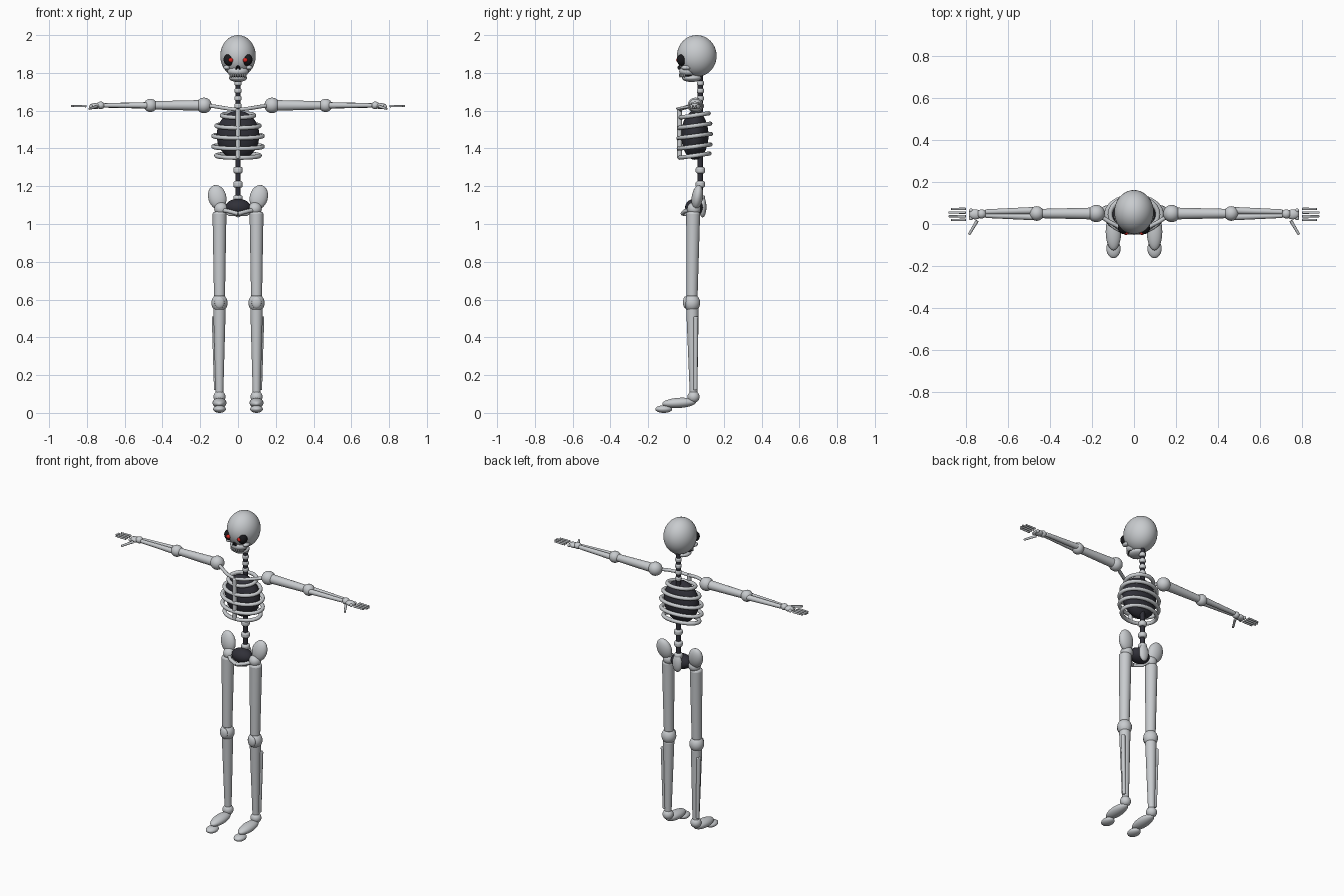
import bpy
import math
from mathutils import Vector

if "Cube" in bpy.data.objects:
    bpy.data.objects.remove(bpy.data.objects["Cube"], do_unlink=True)


def material(name, rgb):
    m = bpy.data.materials.new(name)
    m.use_nodes = True
    color = (*rgb, 1)
    m.diffuse_color = color
    m.node_tree.nodes["Principled BSDF"].inputs["Base Color"].default_value = color
    return m


BONE = material("bone grey", (0.58, 0.6, 0.62))
DARK = material("dark core", (0.03, 0.03, 0.04))
BLACK = material("socket black", (0.01, 0.01, 0.012))
RED = material("eye red", (0.7, 0.02, 0.015))


def finish(name, mat):
    ob = bpy.context.object
    ob.name = name
    ob.data.materials.append(mat)
    bpy.ops.object.shade_smooth_by_angle(angle=math.radians(40))
    return ob


def ball(name, loc, half, mat=BONE, rot=(0, 0, 0)):
    """Ellipsoid with the given half sizes."""
    size = (half,) * 3 if isinstance(half, float) else half
    seg = 40 if max(size) > 0.08 else 24
    bpy.ops.mesh.primitive_uv_sphere_add(segments=seg, ring_count=seg // 2, radius=1,
                                         location=loc, rotation=rot)
    bpy.context.object.scale = size
    return finish(name, mat)


def rod(name, start, end, r1, r2=None, mat=BONE):
    """Tapered shaft between two points, with softened ends."""
    a, b = Vector(start), Vector(end)
    r2 = r1 if r2 is None else r2
    bpy.ops.mesh.primitive_cone_add(vertices=20, radius1=r1, radius2=r2,
                                    depth=(b - a).length, location=(a + b) / 2)
    ob = bpy.context.object
    ob.rotation_euler = (b - a).to_track_quat("Z", "Y").to_euler()
    bevel = ob.modifiers.new("soft ends", "BEVEL")
    bevel.width = min(r1, r2) * 0.45
    bevel.segments = 3
    bevel.limit_method = "ANGLE"
    bevel.angle_limit = math.radians(50)
    return finish(name, mat)


def tube(name, points, radius, closed=False):
    """Round tube along a smooth path."""
    curve = bpy.data.curves.new(name, "CURVE")
    curve.dimensions = "3D"
    curve.bevel_depth = radius
    curve.bevel_resolution = 3
    curve.use_fill_caps = True
    line = curve.splines.new("POLY")
    line.points.add(len(points) - 1)
    for p, co in zip(line.points, points):
        p.co = (*co, 1)
        
    line.use_cyclic_u = closed
    line.use_smooth = True
    curve.materials.append(BONE)
    ob = bpy.data.objects.new(name, curve)
    bpy.context.collection.objects.link(ob)
    return ob


# Skull
ball("cranium", (0, 0.057, 1.89), (0.094, 0.105, 0.11))
ball("upper_jaw", (0, 0.012, 1.808), (0.056, 0.048, 0.032))
ball("lower_jaw", (0, 0.03, 1.773), (0.049, 0.052, 0.021))
ball("mouth_gap", (0, 0.008, 1.785), (0.046, 0.041, 0.009), BLACK)
for i in range(9):
    a = math.radians(-64 + 16 * i)
    x, y = 0.046 * math.sin(a), 0.01 - 0.042 * math.cos(a)
    ball(f"tooth_{i + 1}", (x, y, 1.787), (0.0048, 0.005, 0.011))

# Neck, spine and pelvis core
rod("spine_core", (0, 0.075, 1.07), (0, 0.075, 1.8), 0.014, mat=DARK)
for i, z in enumerate((1.745, 1.705, 1.665, 1.625, 1.285, 1.21, 1.135)):
    r = 0.019 if z > 1.5 else 0.025
    rod(f"vertebra_{i + 1}", (0, 0.076, z - r * 0.7), (0, 0.076, z + r * 0.7), r)
ball("pelvis_core", (0, 0.045, 1.088), (0.068, 0.05, 0.045), DARK)
ball("sacrum", (0, 0.088, 1.09), (0.032, 0.02, 0.055))

# Rib cage
ball("chest_core", (0, 0.047, 1.47), (0.113, 0.072, 0.13), DARK)
rod("sternum", (0, -0.034, 1.345), (0, -0.034, 1.61), 0.013)
ribs = [(1.575, 0.085, 0.074), (1.52, 0.114, 0.082), (1.466, 0.13, 0.086),
        (1.41, 0.13, 0.084), (1.362, 0.115, 0.078)]
for i, (z, w, d) in enumerate(ribs):
    path = []
    for k in range(40):
        a = math.tau * k / 40
        path.append((w * math.cos(a), 0.046 + d * math.sin(a), z + 0.011 * math.sin(a)))
    tube(f"rib_{i + 1}", path, 0.0115, closed=True)

for s, side in ((1, "left"), (-1, "right")):
    def at(x, y, z):
        return (s * x, y, z)

    # Face
    ball(side + "_eye_socket", at(0.05, -0.022, 1.868), (0.026, 0.026, 0.031), BLACK,
         (0, s * 0.25, 0))
    ball(side + "_eye", at(0.039, -0.041, 1.868), (0.014, 0.011, 0.012), RED)
    ball(side + "_nostril", at(0.006, -0.036, 1.828), (0.005, 0.009, 0.012), BLACK,
         (0, -s * 0.4, 0))
    ball(side + "_cheekbone", at(0.059, 0.0, 1.828), (0.018, 0.026, 0.013))

    # Shoulder and arm
    tube(side + "_collarbone", [at(0.005, -0.03, 1.605), at(0.06, -0.02, 1.612),
                                at(0.12, 0.012, 1.622), at(0.18, 0.05, 1.628)], 0.01)
    ball(side + "_shoulder", at(0.18, 0.05, 1.628), 0.041)
    rod(side + "_upper_arm", at(0.2, 0.05, 1.628), at(0.45, 0.05, 1.628), 0.028, 0.022)
    ball(side + "_elbow", at(0.464, 0.05, 1.628), 0.035)
    rod(side + "_forearm_outer_bone", at(0.48, 0.064, 1.628), at(0.71, 0.058, 1.628), 0.017, 0.012)
    rod(side + "_forearm_inner_bone", at(0.48, 0.034, 1.628), at(0.71, 0.04, 1.628), 0.016, 0.011)

    # Hand
    ball(side + "_wrist", at(0.727, 0.048, 1.628), (0.022, 0.022, 0.02))
    ball(side + "_palm", at(0.757, 0.046, 1.624), (0.03, 0.024, 0.016))
    for i in range(4):
        y = 0.072 - 0.0175 * i
        reach = 0.885 if i in (1, 2) else 0.873
        ball(f"{side}_knuckle_{i + 1}", at(0.778, 0.064 - 0.012 * i, 1.622), 0.01)
        rod(f"{side}_finger_{i + 1}", at(0.802, y, 1.624), at(reach, y, 1.624), 0.006, 0.005)
    rod(side + "_thumb", at(0.748, 0.016, 1.622), at(0.787, -0.05, 1.61), 0.008, 0.006)

    # Hip
    ball(side + "_hip_blade", at(0.11, 0.06, 1.142), (0.048, 0.03, 0.066), BONE,
         (-0.15, s * 0.25, 0))
    ball(side + "_hip_joint", at(0.09, 0.042, 1.08), 0.036)
    tube(side + "_pubic_bone", [at(0.085, 0.03, 1.075), at(0.05, -0.005, 1.068),
                                at(0, -0.018, 1.055)], 0.011)
    tube(side + "_seat_bone", [at(0.07, 0.06, 1.07), at(0.045, 0.02, 1.05),
                               at(0, -0.012, 1.05)], 0.009)

    # Leg
    rod(side + "_thigh_bone", at(0.098, 0.038, 1.065), at(0.098, 0.032, 0.61), 0.037, 0.029)
    ball(side + "_knee", at(0.098, 0.032, 0.582), (0.043, 0.043, 0.048))
    ball(side + "_kneecap", at(0.098, -0.002, 0.585), (0.026, 0.014, 0.032))
    rod(side + "_shin_bone", at(0.098, 0.034, 0.555), at(0.098, 0.04, 0.1), 0.033, 0.02)
    rod(side + "_calf_bone", at(0.126, 0.052, 0.51), at(0.117, 0.05, 0.12), 0.013, 0.01)

    # Foot
    ball(side + "_ankle", at(0.098, 0.04, 0.085), 0.032)
    ball(side + "_foot", at(0.098, -0.036, 0.053), (0.037, 0.09, 0.027), BONE, (0.06, 0, 0))
    ball(side + "_toes", at(0.098, -0.118, 0.02), (0.034, 0.045, 0.02))
